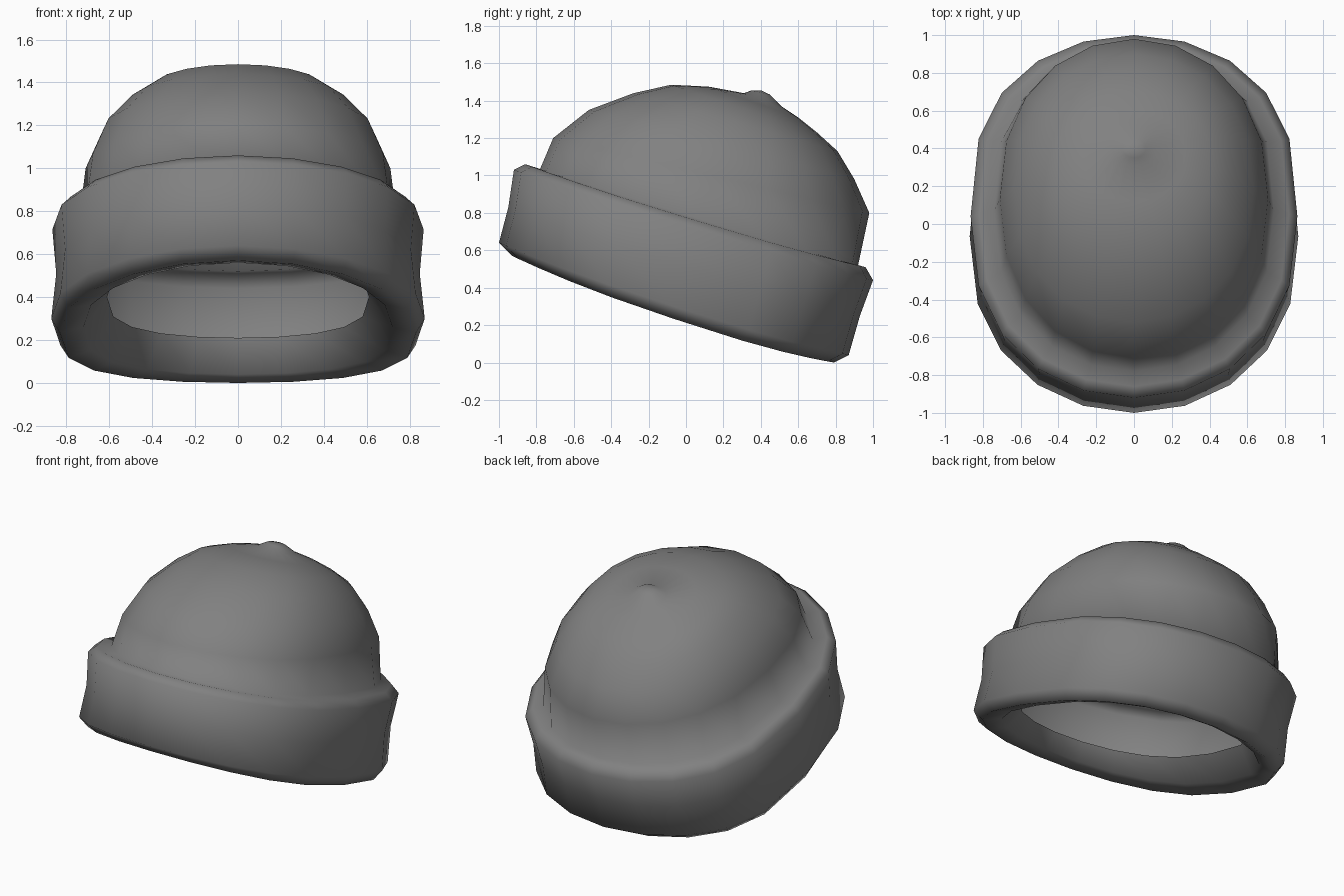
import bpy, bmesh, math

if "Cube" in bpy.data.objects:
    bpy.data.objects.remove(bpy.data.objects["Cube"])

SIDES = 20

# Tilted rings: front y, front z, back y, back z, half width, sag at the sides
crown = [  # from the small nub downwards
    (0.35, 1.455, 0.45, 1.432, 0.06, 0),
    (0.31, 1.44, 0.51, 1.37, 0.12, 0),
    (0.12, 1.475, 0.60, 1.31, 0.27, 0),
    (-0.08, 1.485, 0.70, 1.23, 0.41, 0),
    (-0.28, 1.44, 0.81, 1.13, 0.52, 0),
    (-0.52, 1.35, 0.90, 0.98, 0.635, 0),
    (-0.71, 1.20, 0.98, 0.80, 0.71, 0),
]
cuff = [  # crease, top edge, outer wall, bottom edge, inner lip
    (-0.78, 1.035, 0.92, 0.52, 0.74, 0.01),
    (-0.86, 1.06, 0.96, 0.51, 0.82, 0.025),
    (-0.92, 1.03, 1.00, 0.44, 0.865, 0.02),
    (-0.95, 0.83, 0.93, 0.25, 0.847, 0.03),
    (-1.00, 0.64, 0.87, 0.04, 0.87, 0.04),
    (-0.93, 0.57, 0.79, 0.00, 0.83, 0.05),
    (-0.82, 0.56, 0.73, 0.04, 0.72, 0.04),
    (-0.74, 0.65, 0.73, 0.21, 0.61, 0.03),
]


def add_ring(bm, ring, front_power, back_power):
    """Ring slightly squarer than an ellipse; lower power is squarer."""
    fy, fz, by, bz, w, sag = ring
    verts = []
    for i in range(SIDES):
        a = 2 * math.pi * i / SIDES
        c, s = math.cos(a), math.sin(a)
        t = math.copysign(abs(c) ** (front_power if c > 0 else back_power), c)
        y = (fy + by) / 2 + t * (fy - by) / 2
        z = (fz + bz) / 2 + t * (fz - bz) / 2 - sag * s * s
        verts.append(bm.verts.new((w * s, y, z)))
    return verts


# Knit hat: one open surface from the nub to the inner lip
bm = bmesh.new()
loops = [add_ring(bm, r, 0.87, 0.87) for r in crown]
loops += [add_ring(bm, r, 0.82, 0.72) for r in cuff]
apex = bm.verts.new((0, 0.405, 1.453))
for i in range(SIDES):
    j = (i + 1) % SIDES
    bm.faces.new((apex, loops[0][i], loops[0][j]))
    for up, low in zip(loops, loops[1:]):
        bm.faces.new((up[i], low[i], low[j], up[j]))
for f in bm.faces:
    f.smooth = True

mesh = bpy.data.meshes.new("knit_hat")
bm.to_mesh(mesh)
bm.free()
hat = bpy.data.objects.new("knit_hat", mesh)
bpy.context.collection.objects.link(hat)

# Dark grey wool
wool = bpy.data.materials.new("wool")
wool.diffuse_color = (0.22, 0.22, 0.22, 1)
wool.use_nodes = True
wool.node_tree.nodes["Principled BSDF"].inputs["Base Color"].default_value = wool.diffuse_color
mesh.materials.append(wool)
